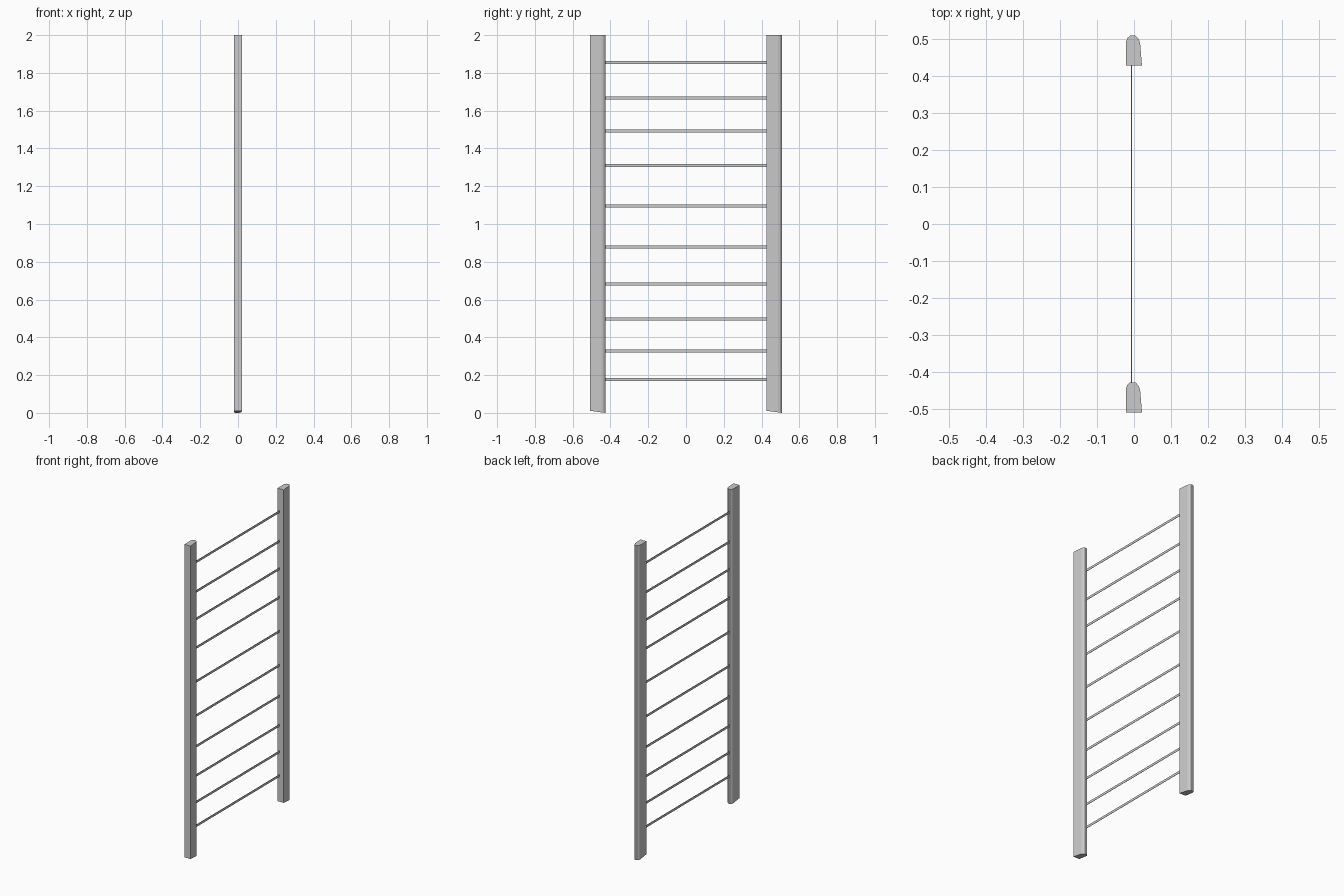
import bpy

if "Cube" in bpy.data.objects:
    bpy.data.objects.remove(bpy.data.objects["Cube"])

# Post cross-section: flat on -y, rounded on +y, tapered on +x
PROFILE = [(-0.0215, 0.0), (0.0215, 0.0), (0.0165, 0.060), (0.013, 0.071),
           (0.004, 0.081), (-0.010, 0.081), (-0.0175, 0.075), (-0.0215, 0.065)]
DEPTH = 0.081
RUNG_HEIGHTS = [0.177, 0.328, 0.497, 0.683, 0.878, 1.095, 1.31, 1.492, 1.667, 1.855]


def make_object(name, verts, faces):
    mesh = bpy.data.meshes.new(name)
    mesh.from_pydata(verts, [], faces)
    mesh.update()
    obj = bpy.data.objects.new(name, mesh)
    bpy.context.collection.objects.link(obj)
    return obj


def post(name, y0):
    # Extruded profile with a foot cut at a slight slope
    n = len(PROFILE)
    foot = [(x, y0 + y, 0.011 * (1 - y / DEPTH)) for x, y in PROFILE]
    head = [(x, y0 + y, 2.0) for x, y in PROFILE]
    sides = [(i, (i + 1) % n, n + (i + 1) % n, n + i) for i in range(n)]
    caps = [tuple(reversed(range(n))), tuple(range(n, 2 * n))]
    make_object(name, foot + head, sides + caps)


def rung(name, z):
    # Thin flat bar between the posts
    bpy.ops.mesh.primitive_cube_add(size=1, location=(-0.007, 0.0015, z))
    obj = bpy.context.object
    obj.name = name
    obj.scale = (0.002, 0.857, 0.015)
    bpy.ops.object.transform_apply(location=False, rotation=False, scale=True)


post("front_post", -0.508)
post("back_post", 0.508 - DEPTH)
for i, z in enumerate(RUNG_HEIGHTS):
    rung(f"rung_{i + 1}", z)
